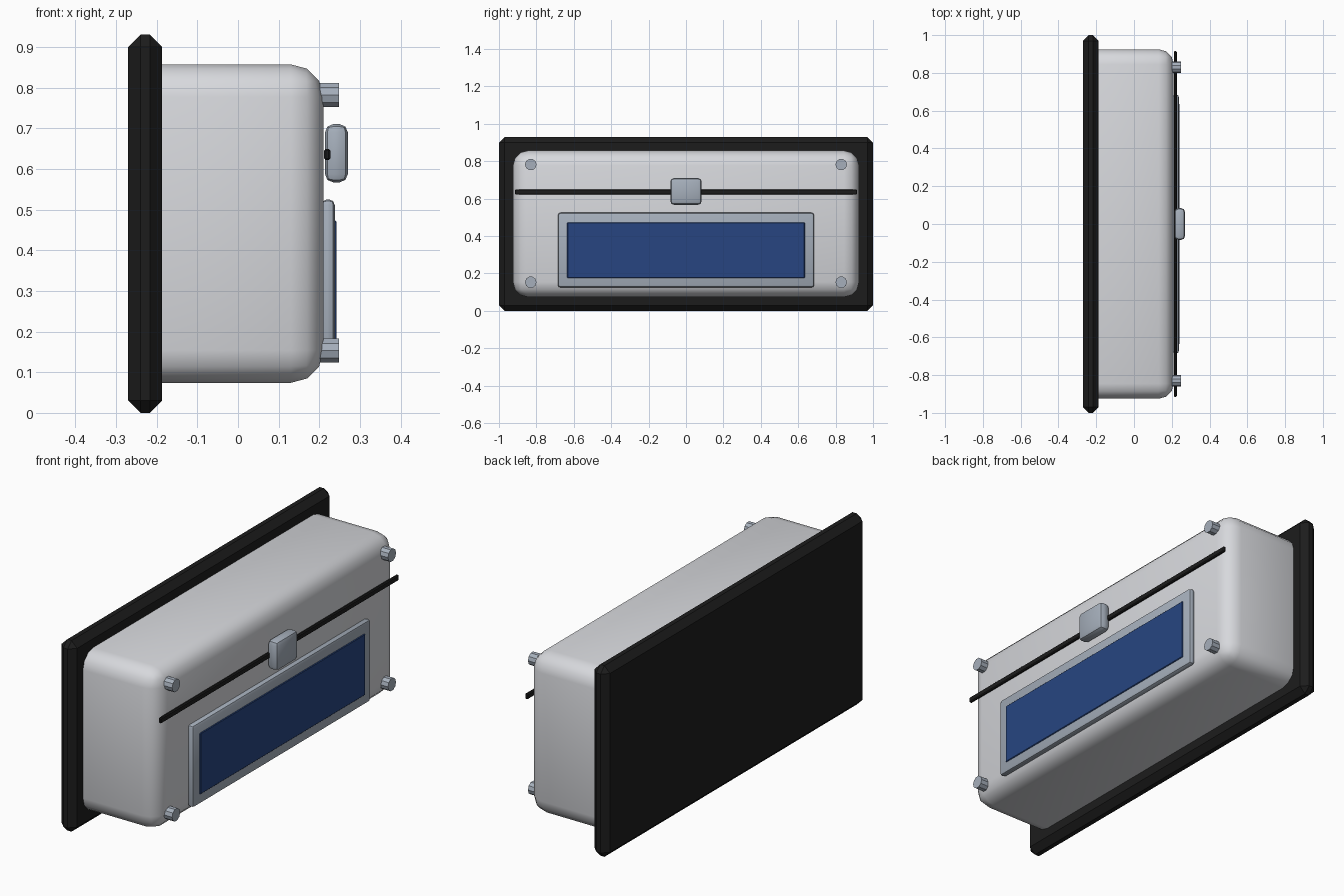
import bpy
import math

if "Cube" in bpy.data.objects:
    bpy.data.objects.remove(bpy.data.objects["Cube"])


def material(name, rgb):
    m = bpy.data.materials.new(name)
    m.diffuse_color = (*rgb, 1)
    m.use_nodes = True
    m.node_tree.nodes["Principled BSDF"].inputs["Base Color"].default_value = m.diffuse_color
    return m


BLACK = material("black_plastic", (0.012, 0.012, 0.012))
SHELL = material("pale_shell", (0.68, 0.69, 0.72))
METAL = material("blue_grey_metal", (0.38, 0.43, 0.50))
BLUE = material("blue_glass", (0.02, 0.06, 0.22))


def box(name, x, y, z, bevel, segments, mat, smooth=False):
    """Bevelled box from (min, max) ranges."""
    size = [b - a for a, b in (x, y, z)]
    centre = [(a + b) / 2 for a, b in (x, y, z)]
    bpy.ops.mesh.primitive_cube_add(size=1, location=centre)
    ob = bpy.context.object
    ob.name = name
    ob.scale = size
    bpy.ops.object.transform_apply(location=False, rotation=False, scale=True)
    ob.data.materials.append(mat)
    if bevel:
        mod = ob.modifiers.new("bevel", 'BEVEL')
        mod.width = bevel
        mod.segments = segments
        bpy.ops.object.modifier_apply(modifier=mod.name)
    if smooth:
        bpy.ops.object.shade_smooth_by_angle(angle=math.radians(35))
    return ob


# Wall plate and housing (housing's rear rounding is buried in the plate)
box("back_plate", (-0.27, -0.187), (-1, 1), (0, 0.93), 0.03, 1, BLACK)
box("housing", (-0.268, 0.21), (-0.925, 0.925), (0.074, 0.857), 0.08, 3, SHELL, True)

# Display frame and glass
box("display_frame", (0.205, 0.238), (-0.685, 0.685), (0.125, 0.525), 0.014, 2, METAL, True)
box("display_glass", (0.225, 0.242), (-0.635, 0.635), (0.175, 0.473), 0.003, 1, BLUE)

# Slider rail and knob
box("slider_rail", (0.212, 0.227), (-0.915, 0.915), (0.622, 0.649), 0.004, 1, BLACK)
box("slider_knob", (0.214, 0.27), (-0.084, 0.084), (0.567, 0.71), 0.02, 2, METAL, True)

# Corner screws
for side, y in (("left", -0.83), ("right", 0.83)):
    for level, z in (("lower", 0.153), ("upper", 0.782)):
        bpy.ops.mesh.primitive_cylinder_add(
            vertices=10, radius=0.031, depth=0.048,
            location=(0.224, y, z), rotation=(0, math.pi / 2, 0))
        screw = bpy.context.object
        screw.name = f"screw_{level}_{side}"
        screw.data.materials.append(METAL)
